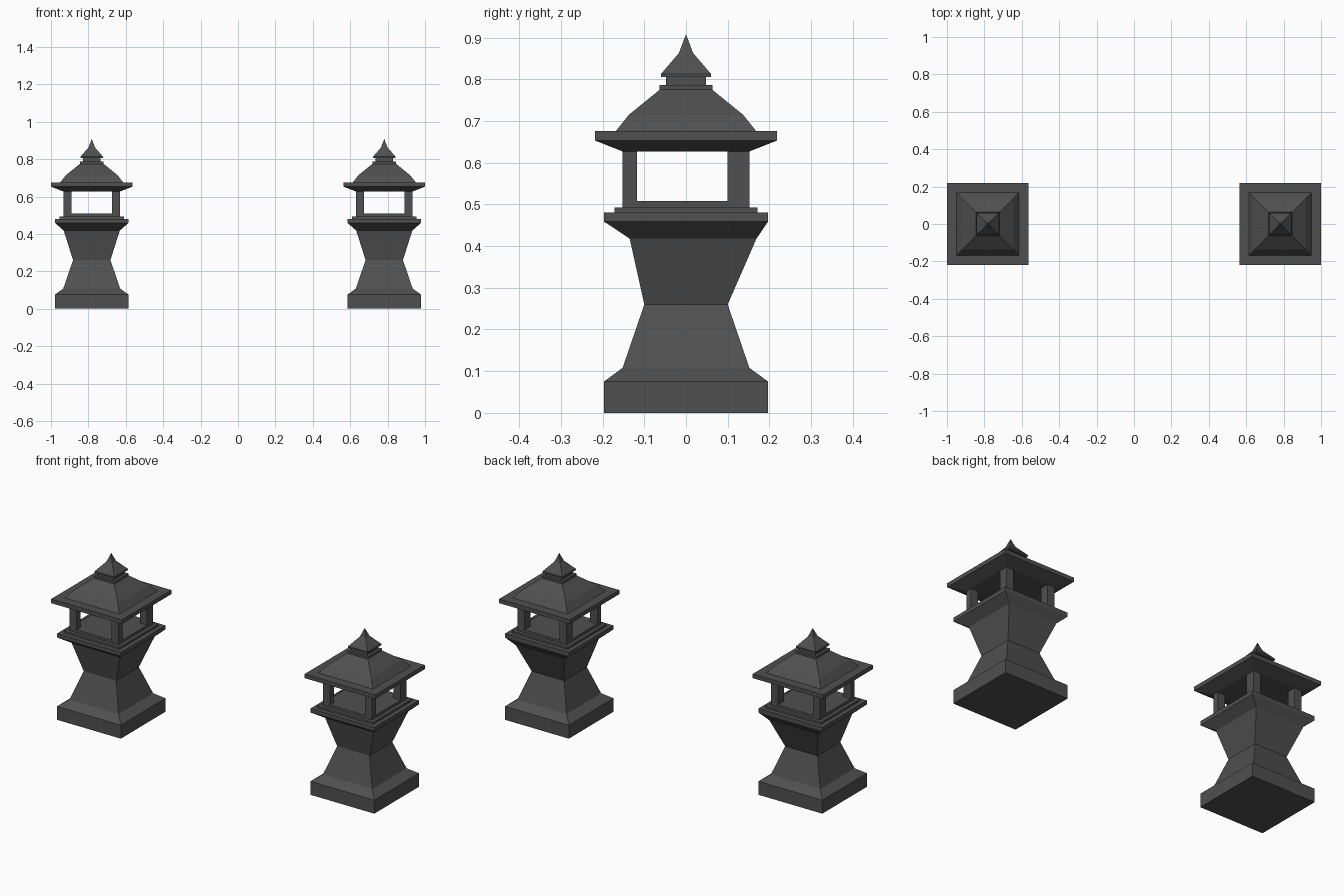
import bpy, bmesh

if "Cube" in bpy.data.objects:
    bpy.data.objects.remove(bpy.data.objects["Cube"])

mat = bpy.data.materials.new("dark_stone")
mat.diffuse_color = (0.08, 0.08, 0.08, 1)
mat.use_nodes = True
mat.node_tree.nodes["Principled BSDF"].inputs["Base Color"].default_value = mat.diffuse_color


def finish(bm, name, cx):
    bmesh.ops.recalc_face_normals(bm, faces=bm.faces)
    mesh = bpy.data.meshes.new(name)
    bm.to_mesh(mesh)
    bm.free()
    mesh.materials.append(mat)
    obj = bpy.data.objects.new(name, mesh)
    obj.location.x = cx
    bpy.context.collection.objects.link(obj)


def square_stack(name, cx, profile):
    """Closed four-sided solid from (half x, z) or (half x, z, y front, y back) rings."""
    bm = bmesh.new()
    rings = []
    for h, z, *ys in profile:
        y0, y1 = ys if ys else (-h, h)
        if h == 0:
            rings.append([bm.verts.new((0, 0, z))])
        else:
            rings.append([bm.verts.new(p) for p in
                          ((-h, y0, z), (h, y0, z), (h, y1, z), (-h, y1, z))])
    for a, b in zip(rings, rings[1:]):
        for i in range(4):
            j = (i + 1) % 4
            top = [b[j], b[i]] if len(b) == 4 else [b[0]]
            bm.faces.new([a[i], a[j]] + top)
    for r in (rings[0], rings[-1]):
        if len(r) == 4:
            bm.faces.new(r)
    finish(bm, name, cx)


def box(name, cx, x0, x1, y0, y1, z0, z1):
    bm = bmesh.new()
    bmesh.ops.create_cube(bm, size=1)
    for v in bm.verts:
        v.co = (x1 if v.co.x > 0 else x0, y1 if v.co.y > 0 else y0,
                z1 if v.co.z > 0 else z0)
    finish(bm, name, cx)


# Waisted pedestal with its ledge, slab and chamber floor
PEDESTAL = [(0.197, 0), (0.197, 0.075), (0.152, 0.108), (0.10, 0.26),
            (0.15, 0.418, -0.135, 0.169), (0.197, 0.459), (0.197, 0.481),
            (0.172, 0.481), (0.172, 0.493), (0.152, 0.493), (0.152, 0.508)]
# Flared roof with flat eaves
ROOF = [(0.152, 0.627), (0.218, 0.653), (0.218, 0.676), (0.168, 0.676),
        (0.137, 0.715), (0.063, 0.775), (0.063, 0.786)]
# Neck, cap and pointed tip
FINIAL = [(0.048, 0.786), (0.048, 0.805), (0.06, 0.805), (0.06, 0.813),
          (0.017, 0.863), (0, 0.908)]

for side, cx in (("left", -0.782), ("right", 0.782)):
    square_stack(side + "_pedestal", cx, PEDESTAL)
    square_stack(side + "_roof", cx, ROOF)
    square_stack(side + "_finial", cx, FINIAL)
    # Corner posts of the light chamber
    for xn, x0, x1 in (("a", -0.152, -0.108), ("b", 0.108, 0.152)):
        for yn, y0, y1 in (("front", -0.152, -0.118), ("back", 0.10, 0.152)):
            box(f"{side}_{yn}_post_{xn}", cx, x0, x1, y0, y1, 0.508, 0.627)
